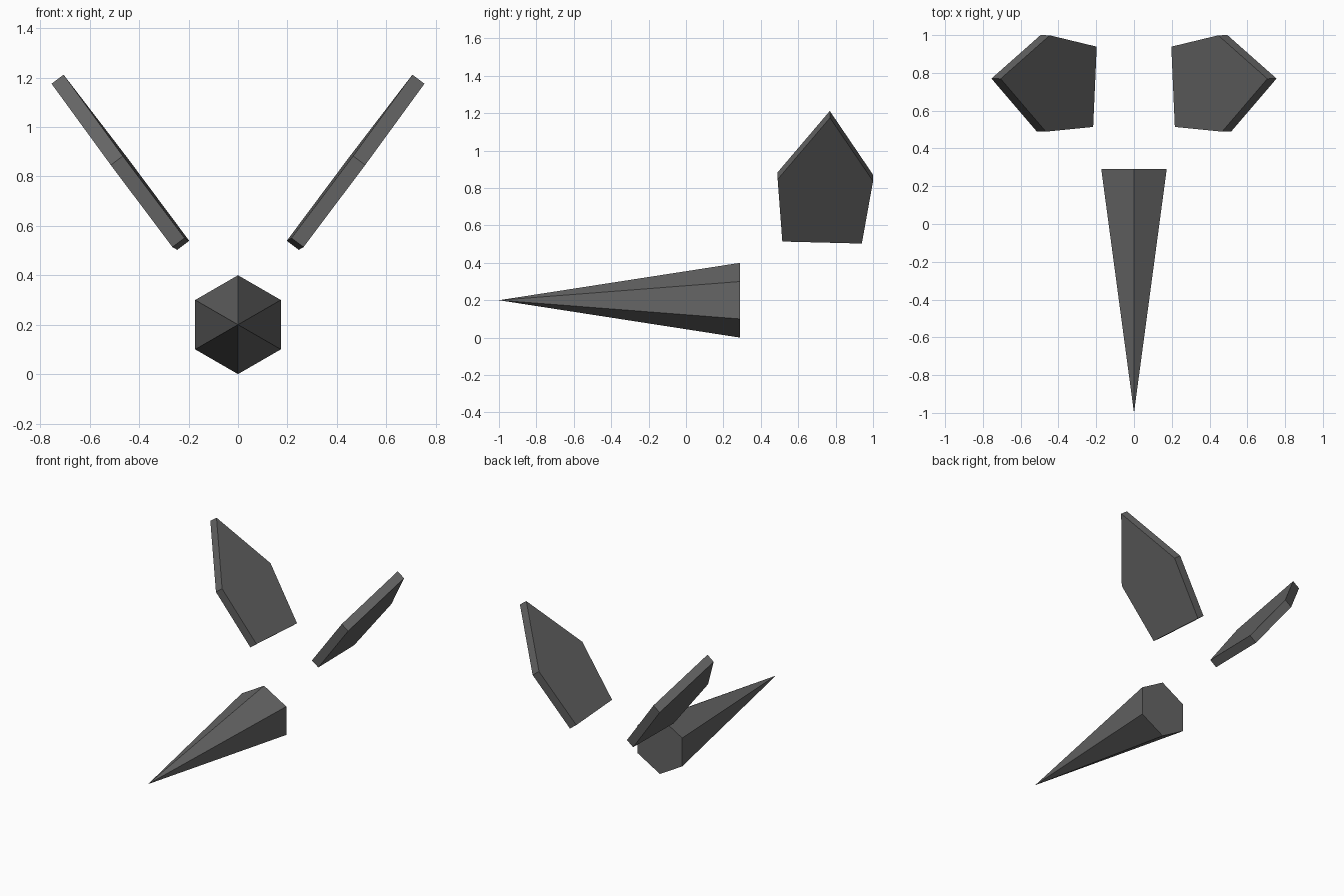
import bpy, bmesh, math
from mathutils import Vector

cube = bpy.data.objects.get("Cube")
if cube:
    bpy.data.objects.remove(cube, do_unlink=True)

# Single dark grey for every part
grey = bpy.data.materials.new("dark grey")
grey.use_nodes = True
grey.diffuse_color = (0.13, 0.13, 0.13, 1)
grey.node_tree.nodes["Principled BSDF"].inputs["Base Color"].default_value = (0.13, 0.13, 0.13, 1)


def add_part(name, bm):
    bmesh.ops.recalc_face_normals(bm, faces=bm.faces)
    mesh = bpy.data.meshes.new(name)
    bm.to_mesh(mesh)
    bm.free()
    mesh.materials.append(grey)
    obj = bpy.data.objects.new(name, mesh)
    bpy.context.collection.objects.link(obj)
    return obj


# Body: six-sided spike pointing forward, with a flat hexagonal back
bm = bmesh.new()
ring = [bm.verts.new((0.2 * math.sin(i * math.tau / 6), 0.29,
                      0.2 + 0.2 * math.cos(i * math.tau / 6))) for i in range(6)]
tip = bm.verts.new((0, -1, 0.2))
bm.faces.new(ring)
for i in range(6):
    bm.faces.new((ring[i], ring[(i + 1) % 6], tip))
add_part("body_spike", bm)

# Wings: thick pentagonal plates leaning outward, defined as
# (y, distance up the slope) on the tilted outer plane
UP = Vector((0.6, 0, 0.8))
OUT = Vector((0.8, 0.02, -0.6)).normalized()
THICKNESS = 0.061
OUTLINE = [(0.77, 1.393), (0.49, 0.986), (0.515, 0.57), (0.94, 0.55), (1.0, 0.966)]


def wing(name, side):
    bm = bmesh.new()
    outer = []
    for y, a in OUTLINE:
        p = UP * a + OUT * (-0.101 - 0.02 * (y - 0.75))
        outer.append(Vector((p.x, y, p.z)))
    inner = [p - OUT * THICKNESS for p in outer]
    loops = [[bm.verts.new((p.x * side, p.y, p.z)) for p in pts] for pts in (outer, inner)]
    for loop in loops:
        bm.faces.new(loop)
    for i in range(5):
        j = (i + 1) % 5
        bm.faces.new((loops[0][i], loops[0][j], loops[1][j], loops[1][i]))
    add_part(name, bm)


wing("left_wing", 1)
wing("right_wing", -1)
